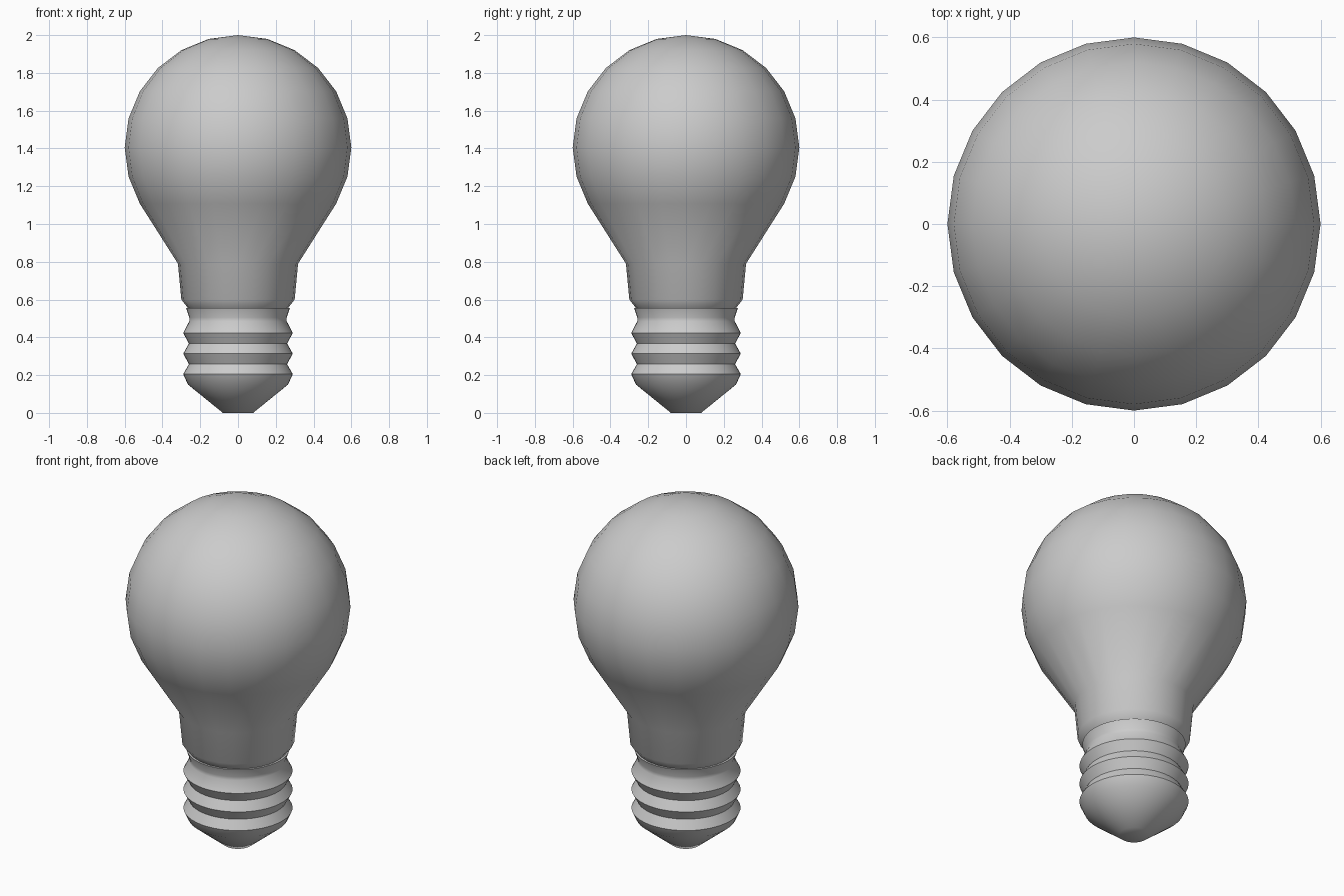
import bpy, math

if "Cube" in bpy.data.objects:
    bpy.data.objects.remove(bpy.data.objects["Cube"])


def lathe(name, profile, sides, smooth_angle):
    """Revolve (radius, height) points around z; zero radius makes a pole."""
    verts, faces, rings = [], [], []
    for r, z in profile:
        start = len(verts)
        count = 1 if r == 0 else sides
        for i in range(count):
            a = 2 * math.pi * i / sides
            verts.append((r * math.cos(a), r * math.sin(a), z))
        rings.append([start + i % count for i in range(sides)])
    for low, high in zip(rings, rings[1:]):
        for i in range(sides):
            j = (i + 1) % sides
            faces.append(list(dict.fromkeys((low[i], low[j], high[j], high[i]))))
    mesh = bpy.data.meshes.new(name)
    mesh.from_pydata(verts, [], faces)
    obj = bpy.data.objects.new(name, mesh)
    bpy.context.collection.objects.link(obj)
    bpy.ops.object.select_all(action='DESELECT')
    obj.select_set(True)
    bpy.context.view_layer.objects.active = obj
    bpy.ops.object.shade_smooth_by_angle(angle=math.radians(smooth_angle))
    return obj


# Glass envelope: neck flaring into a round dome
glass = [(0.265, 0.555), (0.30, 0.60), (0.318, 0.79)]
for k in range(8, 0, -1):
    a = math.radians(15 * k)
    glass.append((0.6 * math.sin(a), 1.405 + 0.595 * math.cos(a)))
glass.append((0, 2.0))
lathe("glass_bulb", glass, 24, 60)

# Screw base: contact tip, cone, then zigzag thread ridges
base = [(0, 0), (0.08, 0), (0.265, 0.15)]
for k in range(3):
    base.append((0.29, 0.205 + 0.109 * k))
    if k < 2:
        base.append((0.26, 0.258 + 0.109 * k))
base += [(0.258, 0.485), (0.258, 0.505), (0.275, 0.555), (0, 0.555)]
lathe("screw_base", base, 48, 40)
